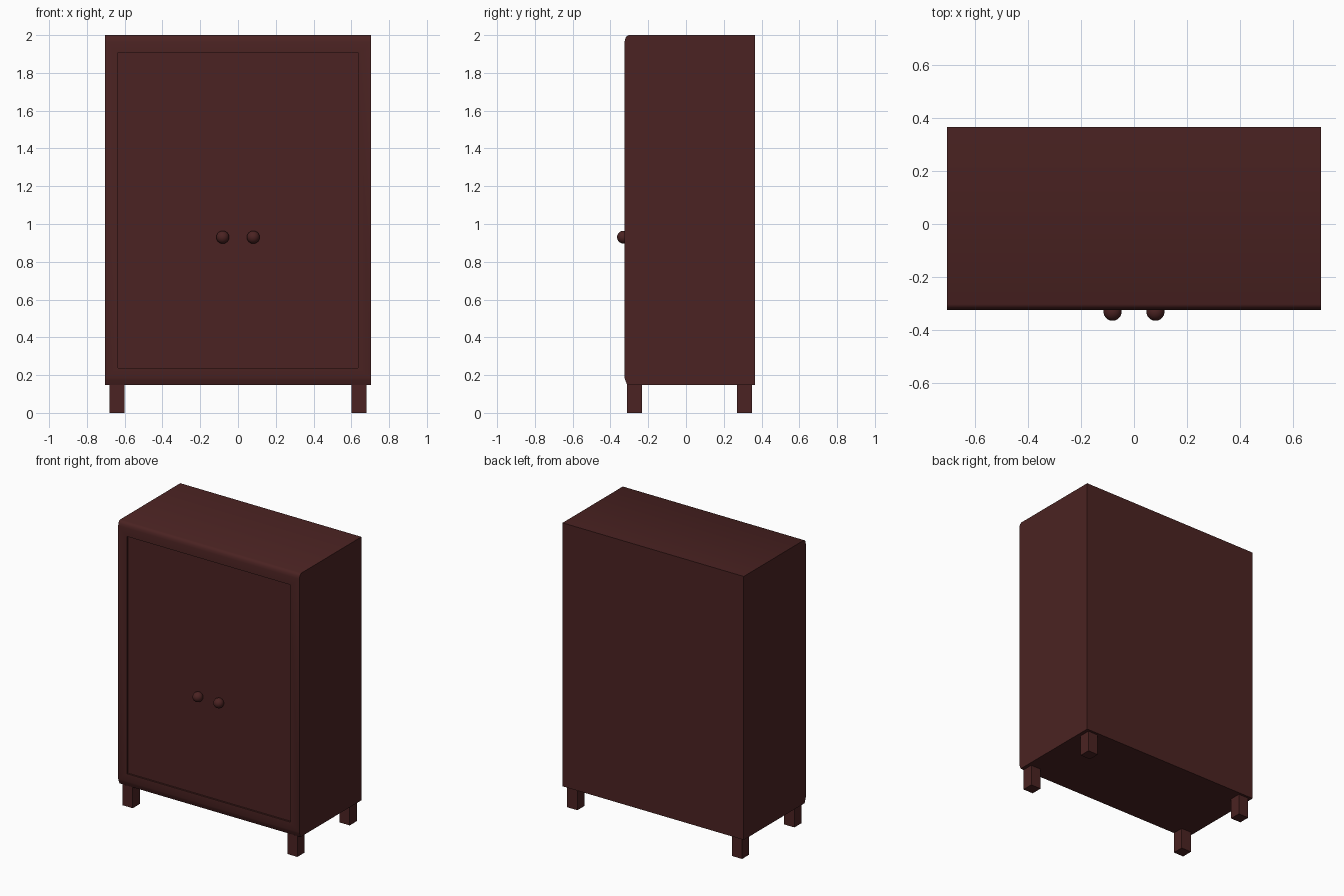
import bpy, bmesh, math
from mathutils import Vector

if "Cube" in bpy.data.objects:
    bpy.data.objects.remove(bpy.data.objects["Cube"], do_unlink=True)

# Single dark red-brown wood colour
wood = bpy.data.materials.new("dark_red_wood")
wood.use_nodes = True
COLOUR = (0.070, 0.0165, 0.016, 1)
wood.diffuse_color = COLOUR
wood.node_tree.nodes["Principled BSDF"].inputs["Base Color"].default_value = COLOUR


def finish(bm, name, smooth_angle=None):
    bmesh.ops.recalc_face_normals(bm, faces=bm.faces)
    mesh = bpy.data.meshes.new(name)
    bm.to_mesh(mesh)
    bm.free()
    mesh.materials.append(wood)
    obj = bpy.data.objects.new(name, mesh)
    bpy.context.collection.objects.link(obj)
    if smooth_angle:
        bpy.ops.object.select_all(action='DESELECT')
        obj.select_set(True)
        bpy.context.view_layer.objects.active = obj
        bpy.ops.object.shade_smooth_by_angle(angle=math.radians(smooth_angle))
    return obj


# Cabinet body: side profile (y, z) with eased front edges, swept along x
HALF_W, FRONT, BACK, BOTTOM, TOP = 0.705, -0.325, 0.365, 0.147, 2.0
profile = [(BACK, BOTTOM), (BACK, TOP), (-0.303, TOP), (-0.313, 1.995),
           (-0.321, 1.983), (FRONT, 1.965), (FRONT, 0.185),
           (-0.321, 0.172), (-0.311, BOTTOM)]
bm = bmesh.new()
side = bm.faces.new([bm.verts.new((-HALF_W, y, z)) for y, z in profile])
sweep = bmesh.ops.extrude_face_region(bm, geom=[side])
bmesh.ops.translate(bm, vec=(2 * HALF_W, 0, 0),
                    verts=[g for g in sweep["geom"] if isinstance(g, bmesh.types.BMVert)])
bmesh.ops.recalc_face_normals(bm, faces=bm.faces)

# Recessed door panel: inset the flat front, then push it in
door = min(bm.faces, key=lambda f: f.calc_center_median().y)
bmesh.ops.inset_region(bm, faces=[door], thickness=0.05)
for v in door.verts:
    v.co.x = math.copysign(0.635, v.co.x)
    v.co.z = 1.907 if v.co.z > 1 else 0.238
recess = bmesh.ops.extrude_face_region(bm, geom=[door])
bmesh.ops.translate(bm, vec=(0, 0.012, 0),
                    verts=[g for g in recess["geom"] if isinstance(g, bmesh.types.BMVert)])
if door.is_valid:
    bmesh.ops.delete(bm, geom=[door], context='FACES_ONLY')
finish(bm, "cabinet_body", 30)

# Four square legs and two round knobs
for x_side, label in ((-1, "right"), (1, "left")):
    for y, end in ((-0.272, "front"), (0.309, "back")):
        bm = bmesh.new()
        bmesh.ops.create_cube(bm, size=1)
        bmesh.ops.scale(bm, vec=(0.079, 0.079, BOTTOM), verts=bm.verts)
        bmesh.ops.translate(bm, vec=(x_side * 0.641, y, BOTTOM / 2), verts=bm.verts)
        finish(bm, f"{end}_{label}_leg")

    bm = bmesh.new()
    bmesh.ops.create_uvsphere(bm, u_segments=32, v_segments=16, radius=0.034)
    bmesh.ops.translate(bm, vec=Vector((x_side * 0.081, -0.331, 0.93)), verts=bm.verts)
    finish(bm, f"{label}_knob", 40)
